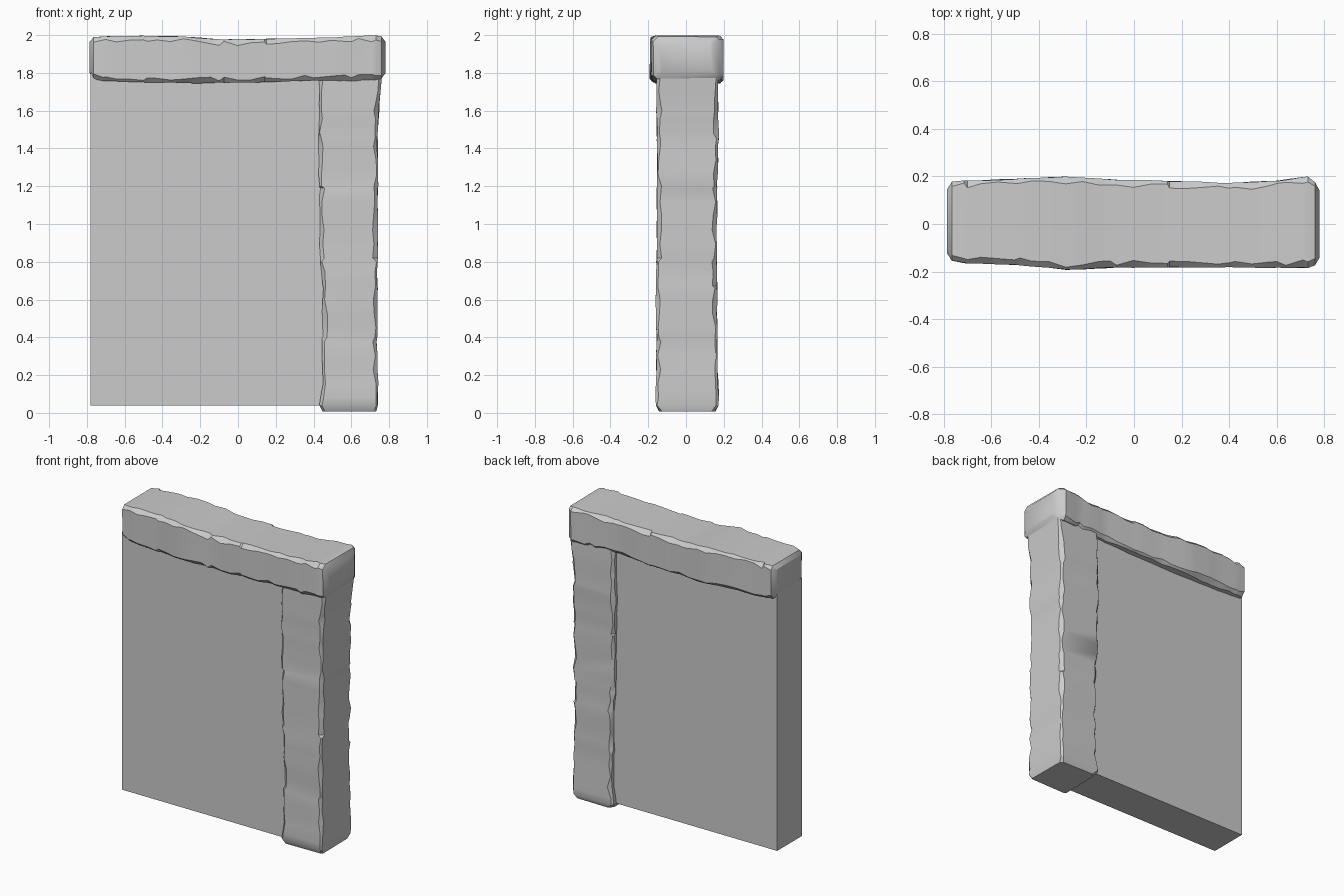
import bpy, bmesh, math, random
from mathutils import Vector

random.seed(4)
if "Cube" in bpy.data.objects:
    bpy.data.objects.remove(bpy.data.objects["Cube"])

stone = bpy.data.materials.new("plain grey stone")
stone.use_nodes = True
GREY = (0.6, 0.6, 0.6, 1)
stone.diffuse_color = GREY
stone.node_tree.nodes["Principled BSDF"].inputs["Base Color"].default_value = GREY


def finish(name, bm, smooth=True):
    bmesh.ops.recalc_face_normals(bm, faces=bm.faces[:])
    mesh = bpy.data.meshes.new(name)
    bm.to_mesh(mesh)
    bm.free()
    mesh.materials.append(stone)
    obj = bpy.data.objects.new(name, mesh)
    bpy.context.collection.objects.link(obj)
    if smooth:
        bpy.ops.object.select_all(action='DESELECT')
        obj.select_set(True)
        bpy.context.view_layer.objects.active = obj
        bpy.ops.object.shade_smooth_by_angle(angle=math.radians(32))
    return obj


def sample(stations, t):
    """Blend the hewn block's outline between the two nearest stations."""
    for a, b in zip(stations, stations[1:]):
        if t <= b[0]:
            f = (t - a[0]) / (b[0] - a[0])
            return [p + (q - p) * f for p, q in zip(a[1:], b[1:])]
    return stations[-1][1:]


def hewn_block(name, stations, place, step, chamfer, jitter):
    """Loft chamfered rectangles (t, u0, u1, v0, v1) with worn, uneven edges."""
    bm = bmesh.new()
    start, end = stations[0][0], stations[-1][0]
    count = round((end - start) / step)
    ts = sorted({s[0] for s in stations} | {start + (end - start) * i / count for i in range(count)})
    ts = [t for i, t in enumerate(ts) if i == 0 or t - ts[i - 1] > 0.008]
    rings = []
    for t in ts:
        u0, u1, v0, v1 = sample(stations, t)
        ring = []
        for u, v, su, sv in ((u0, v0, 1, 1), (u1, v0, -1, 1), (u1, v1, -1, -1), (u0, v1, 1, -1)):
            worn = chamfer * random.uniform(0.35, 1.3)
            pair = [(u, v + sv * worn), (u + su * worn, v)]
            if su * sv < 0:
                pair.reverse()
            for pu, pv in pair:
                du, dv = (random.uniform(-jitter, jitter) for _ in range(2))
                ring.append(bm.verts.new(place(t, pu + du, pv + dv)))
        rings.append(ring)
    for a, b in zip(rings, rings[1:]):
        for i in range(8):
            j = (i + 1) % 8
            bm.faces.new((a[i], a[j], b[j], b[i]))
    bm.faces.new(rings[0])
    bm.faces.new(rings[-1])
    return finish(name, bm)


# Plain wall panel
bm = bmesh.new()
bmesh.ops.create_cube(bm, size=1)
for v in bm.verts:
    v.co = Vector((v.co.x * 1.38 - 0.09, v.co.y * 0.265, v.co.z * 1.76 + 0.92))
finish("wall_panel", bm, smooth=False)

# Rough upright post at the left end: height, x range, y range
hewn_block("stone_post", [
    (0.008, 0.45, 0.73, -0.14, 0.155),
    (0.04, 0.43, 0.74, -0.16, 0.172),
    (0.16, 0.45, 0.742, -0.158, 0.17),
    (0.4, 0.445, 0.735, -0.155, 0.165),
    (0.66, 0.45, 0.738, -0.16, 0.165),
    (0.8, 0.435, 0.738, -0.155, 0.162),
    (1.2, 0.43, 0.742, -0.155, 0.165),
    (1.45, 0.425, 0.737, -0.153, 0.172),
    (1.6, 0.43, 0.746, -0.155, 0.172),
    (1.78, 0.43, 0.76, -0.155, 0.165),
], lambda t, u, v: (u, v, t), 0.075, 0.02, 0.003)

# Rough lintel across the top: x, y range, z range
hewn_block("stone_lintel", [
    (-0.785, -0.125, 0.145, 1.80, 1.965),
    (-0.765, -0.155, 0.178, 1.765, 1.988),
    (-0.7, -0.165, 0.182, 1.757, 1.994),
    (-0.48, -0.172, 0.19, 1.75, 1.996),
    (-0.28, -0.192, 0.198, 1.745, 1.992),
    (-0.1, -0.184, 0.188, 1.748, 1.977),
    (0.15, -0.182, 0.18, 1.75, 1.98),
    (0.4, -0.182, 0.172, 1.76, 1.984),
    (0.6, -0.184, 0.182, 1.757, 1.992),
    (0.73, -0.184, 0.198, 1.762, 1.998),
    (0.76, -0.172, 0.175, 1.77, 1.992),
    (0.78, -0.14, 0.14, 1.80, 1.965),
], lambda t, u, v: (t, u, v), 0.07, 0.025, 0.002)
